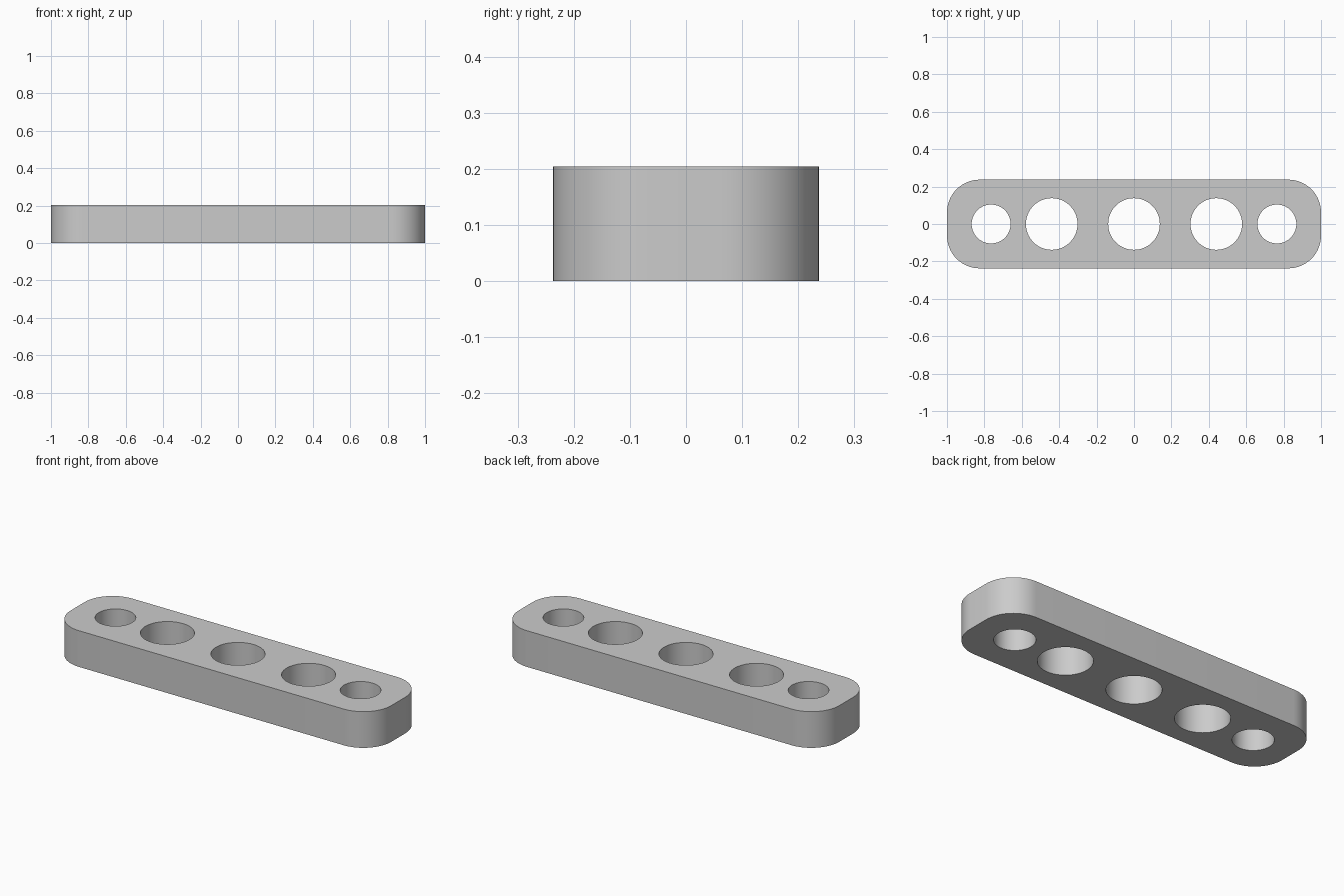
import bpy
import bmesh
from math import pi, cos, sin, radians

cube = bpy.data.objects.get("Cube")
if cube:
    bpy.data.objects.remove(cube, do_unlink=True)

HALF_LENGTH, HALF_WIDTH, HEIGHT = 1.0, 0.237, 0.204
CORNER_RADIUS, CORNER_STEPS = 0.175, 16

grey = bpy.data.materials.new("light_grey")
grey.use_nodes = True
colour = (0.6, 0.6, 0.6, 1)
grey.diffuse_color = colour
grey.node_tree.nodes["Principled BSDF"].inputs["Base Color"].default_value = colour


def prism(name, outline, bottom, top):
    """Extrude a closed outline upwards into a solid."""
    bm = bmesh.new()
    base = bm.faces.new([bm.verts.new((x, y, bottom)) for x, y in outline])
    walls = bmesh.ops.extrude_face_region(bm, geom=[base], use_keep_orig=True)
    lifted = [v for v in walls["geom"] if isinstance(v, bmesh.types.BMVert)]
    bmesh.ops.translate(bm, verts=lifted, vec=(0, 0, top - bottom))
    bmesh.ops.recalc_face_normals(bm, faces=bm.faces)
    mesh = bpy.data.meshes.new(name)
    bm.to_mesh(mesh)
    bm.free()
    mesh.materials.append(grey)
    obj = bpy.data.objects.new(name, mesh)
    bpy.context.collection.objects.link(obj)
    return obj


def arc(cx, cy, radius, start, sweep, count, steps):
    angles = [start + sweep * i / steps for i in range(count)]
    return [(cx + radius * cos(a), cy + radius * sin(a)) for a in angles]


# Bar with rounded corners
outline = []
for i, (sx, sy) in enumerate([(1, 1), (-1, 1), (-1, -1), (1, -1)]):
    outline += arc(sx * (HALF_LENGTH - CORNER_RADIUS), sy * (HALF_WIDTH - CORNER_RADIUS),
                   CORNER_RADIUS, i * pi / 2, pi / 2, CORNER_STEPS + 1, CORNER_STEPS)
bar = prism("drilled_bar", outline, 0, HEIGHT)

# Five through holes: three large, and a small one at each end
cutters = []
for x, radius in [(-0.764, 0.104), (-0.44, 0.138), (0, 0.138), (0.44, 0.138), (0.764, 0.104)]:
    cutter = prism("hole_cutter", arc(x, 0, radius, 0, 2 * pi, 64, 64), -0.1, HEIGHT + 0.1)
    cutter.hide_render = True
    cut = bar.modifiers.new("hole", 'BOOLEAN')
    cut.operation = 'DIFFERENCE'
    cut.solver = 'EXACT'
    cut.object = cutter
    cutters.append(cutter)

# Apply the cuts, then smooth the curved walls
bpy.ops.object.select_all(action='DESELECT')
bpy.context.view_layer.objects.active = bar
bar.select_set(True)
for cut in list(bar.modifiers):
    bpy.ops.object.modifier_apply(modifier=cut.name)
for cutter in cutters:
    bpy.data.objects.remove(cutter, do_unlink=True)
bpy.ops.object.shade_smooth_by_angle(angle=radians(30))
